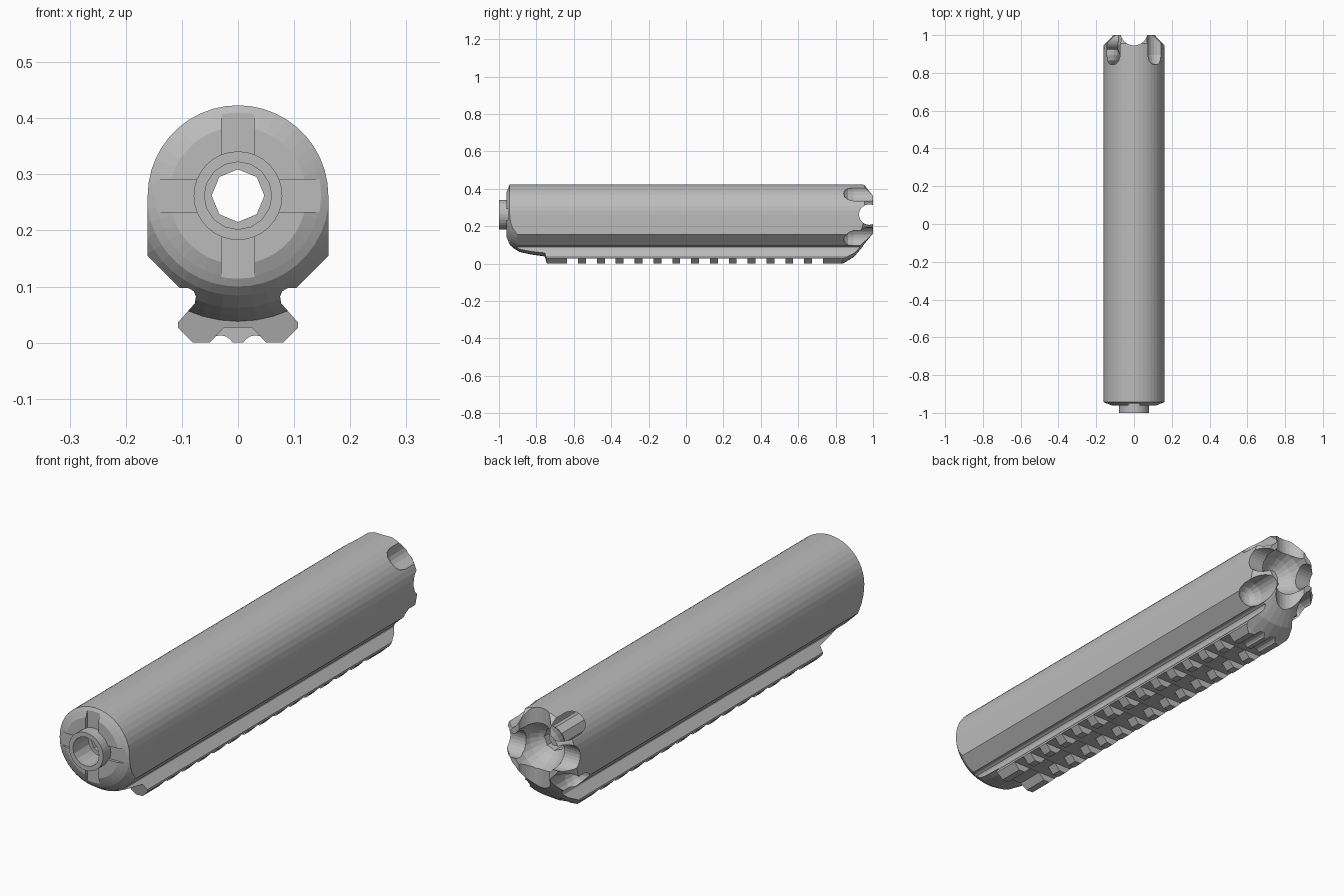
import bpy, bmesh
from math import sin, cos, pi, radians

if "Cube" in bpy.data.objects:
    bpy.data.objects.remove(bpy.data.objects["Cube"])

AXIS_Z = 0.262   # height of the bore axis

metal = bpy.data.materials.new("grey metal")
metal.use_nodes = True
metal.diffuse_color = (0.5, 0.5, 0.5, 1)
metal.node_tree.nodes["Principled BSDF"].inputs["Base Color"].default_value = (0.5, 0.5, 0.5, 1)


def skin(name, rings_list):
    """Closed solids, each lofted through a list of rings."""
    bm = bmesh.new()
    for rings in rings_list:
        loops = [[bm.verts.new(p) for p in ring] for ring in rings]
        n = len(loops[0])
        for a, b in zip(loops, loops[1:]):
            for i in range(n):
                j = (i + 1) % n
                bm.faces.new((a[i], a[j], b[j], b[i]))
        bm.faces.new(loops[0])
        bm.faces.new(loops[-1])
    bmesh.ops.recalc_face_normals(bm, faces=bm.faces)
    mesh = bpy.data.meshes.new(name)
    bm.to_mesh(mesh)
    bm.free()
    mesh.materials.append(metal)
    obj = bpy.data.objects.new(name, mesh)
    bpy.context.collection.objects.link(obj)
    return obj


def extrude(points, *spans):
    """Rings for an x-z outline run along y over each span."""
    return [[[(x, y, z) for x, z in points] for y in span] for span in spans]


def lathe(profile, sides, cx=0, cz=AXIS_Z):
    """Rings for a (y, radius) profile turned about a line parallel to y."""
    turn = [2 * pi * i / sides for i in range(sides)]
    return [[[(cx + r * cos(a), y, cz + r * sin(a)) for a in turn] for y, r in profile]]


def box(x0, x1, z0, z1):
    return [(x0, z0), (x1, z0), (x1, z1), (x0, z1)]


def combine(target, tool, operation="DIFFERENCE"):
    mod = target.modifiers.new("cut", "BOOLEAN")
    mod.operation, mod.object, mod.solver = operation, tool, "EXACT"
    bpy.context.view_layer.objects.active = target
    bpy.ops.object.modifier_apply(modifier=mod.name)
    bpy.data.objects.remove(tool)


# Body outline: round top, straight flanks, undercut and rail foot
R = 0.161
arc = [(R * cos(pi * i / 22), AXIS_Z + R * sin(pi * i / 22)) for i in range(23)]
flank = [(R, 0.155), (0.103, 0.097), (0.088, 0.097), (0.079, 0.092), (0.075, 0.082),
         (0.077, 0.07), (0.107, 0.036), (0.107, 0.027), (0.08, 0)]
outline = arc + [(-x, z) for x, z in flank] + flank[::-1]
body = skin("suppressor_body", extrude(outline, (-0.96, 1)))

# Turned envelope shapes the chamfered front and tapered rear
envelope = [(-0.96, 0.122), (-0.95, 0.146), (-0.942, 0.162), (-0.925, 0.178), (-0.89, 0.2),
            (-0.83, 0.213), (-0.755, 0.224), (-0.735, 0.3), (0.8, 0.3), (0.84, 0.262),
            (0.9, 0.225), (0.95, 0.165), (1, 0.122)]
combine(body, skin("envelope", lathe(envelope, 44)), "INTERSECT")

# Rail: dovetail channel, rear grooves and cross slots
channel = [(0.06, -0.01), (0.025, 0.027), (-0.025, 0.027), (-0.06, -0.01)]
combine(body, skin("channel", extrude(channel, (-1, 0.727))))
for side in (-1, 1):
    groove = lathe([(0.7, 0.025), (1.1, 0.025)], 16, side * 0.031, -0.012)
    combine(body, skin("groove", groove))
slots = [(-0.635 + 0.1007 * i, -0.577 + 0.1007 * i) for i in range(14)]
combine(body, skin("rail_slots", extrude(box(-0.2, 0.2, -0.05, 0.028), *slots)))

# Front key slots in a cross
for w, h in ((0.15, 0.029), (0.029, 0.15)):
    cross = box(-w, w, AXIS_Z - h, AXIS_Z + h)
    combine(body, skin("key_slot", extrude(cross, (-1, -0.949))))

# Front collar
combine(body, skin("collar", lathe([(-1, 0.079), (-0.9, 0.079)], 32)), "UNION")

# Bore, front counterbore and rear bowl
combine(body, skin("bore", lathe([(-1.1, 0.047), (1.1, 0.047)], 8)))
combine(body, skin("counterbore", lathe([(-1.1, 0.06), (-0.9, 0.06)], 16)))
bowl = [(0.86, 0.04), (0.88, 0.062), (0.91, 0.083), (0.95, 0.098), (1.1, 0.104)]
combine(body, skin("bowl", lathe(bowl, 24)))

# Diagonal flutes around the rear crown
flute = [(0.842, 0.008), (0.848, 0.028), (0.865, 0.045), (0.895, 0.054), (1.1, 0.054)]
for sx in (-1, 1):
    for sz in (-1, 1):
        tool = lathe(flute, 20, sx * 0.122, AXIS_Z + sz * 0.122)
        combine(body, skin("flute", tool))

# Scallops across the rear crown, one sideways and one upright
for radius, y, rot in ((0.055, 0.98, (0, radians(90), 0)), (0.072, 1.017, (0, 0, 0))):
    bpy.ops.mesh.primitive_cylinder_add(vertices=28, radius=radius, depth=1.2,
                                        location=(0, y, AXIS_Z), rotation=rot)
    combine(body, bpy.context.object)

# Keep a single material on every face
body.data.materials.clear()
body.data.materials.append(metal)
for face in body.data.polygons:
    face.material_index = 0
